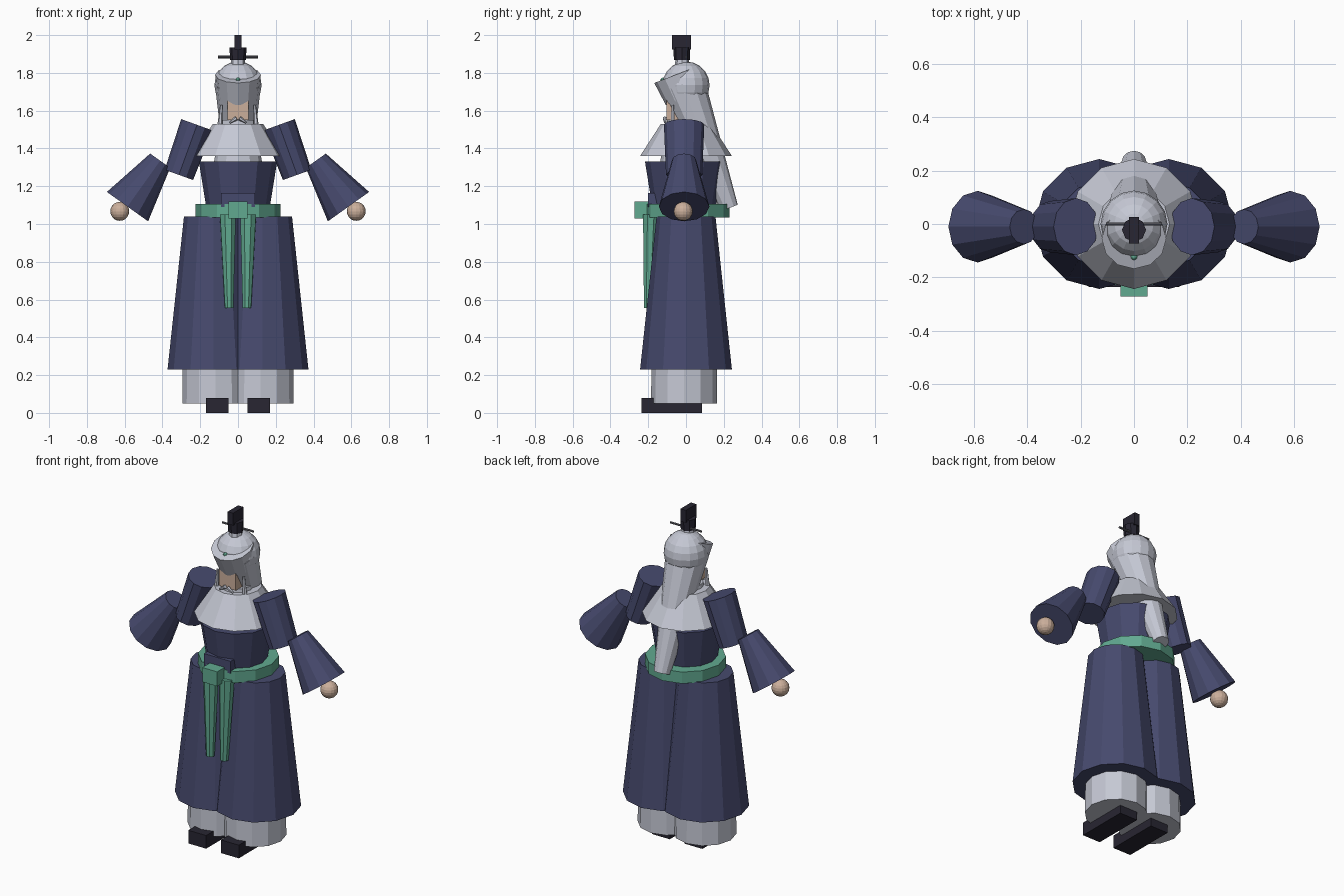
import bpy, bmesh
from mathutils import Vector, Matrix

cube = bpy.data.objects.get("Cube")
if cube:
    bpy.data.objects.remove(cube, do_unlink=True)


def material(name, rgb):
    m = bpy.data.materials.new(name)
    m.use_nodes = True
    m.diffuse_color = (*rgb, 1)
    m.node_tree.nodes["Principled BSDF"].inputs["Base Color"].default_value = (*rgb, 1)
    return m


navy = material("navy cloth", (0.062, 0.068, 0.155))
pale = material("pale grey cloth", (0.56, 0.58, 0.66))
green = material("jade green", (0.12, 0.40, 0.28))
skin = material("skin", (0.60, 0.43, 0.33))
black = material("near black", (0.021, 0.019, 0.032))
steel = material("dark grey metal", (0.12, 0.12, 0.14))


def finish(name, bm, mat):
    mesh = bpy.data.meshes.new(name)
    bm.to_mesh(mesh)
    bm.free()
    mesh.materials.append(mat)
    obj = bpy.data.objects.new(name, mesh)
    bpy.context.collection.objects.link(obj)
    return obj


def cone(name, start, end, r_start, r_end, mat, sides=12, widen=1.0):
    """Capped frustum between two points; widen stretches it across y."""
    a, b = Vector(start), Vector(end)
    axis = b - a
    bm = bmesh.new()
    bmesh.ops.create_cone(bm, cap_ends=True, segments=sides, radius1=r_start,
                          radius2=r_end, depth=axis.length)
    turn = axis.to_track_quat("Z", "Y").to_matrix().to_4x4()
    bm.transform(Matrix.Translation((a + b) / 2) @ turn)
    mid_y = (a.y + b.y) / 2
    for v in bm.verts:
        v.co.y = mid_y + (v.co.y - mid_y) * widen
    return finish(name, bm, mat)


def box(name, low, high, mat):
    low, high = Vector(low), Vector(high)
    bm = bmesh.new()
    bmesh.ops.create_cube(bm, size=1)
    bm.transform(Matrix.Translation((low + high) / 2) @ Matrix.Diagonal((*(high - low), 1)))
    return finish(name, bm, mat)


def ball(name, centre, radius, mat, u=16, v=10):
    bm = bmesh.new()
    bmesh.ops.create_uvsphere(bm, u_segments=u, v_segments=v, radius=radius)
    bm.transform(Matrix.Translation(centre))
    return finish(name, bm, mat)


# Paired parts
for side, s in (("left", 1), ("right", -1)):
    box(f"{side}_shoe", (s * 0.11 - 0.06, -0.235, 0), (s * 0.11 + 0.06, 0.085, 0.08), black)
    cone(f"{side}_under_robe", (s * 0.12, -0.01, 0.05), (s * 0.12, -0.01, 0.5), 0.175, 0.17, pale)
    cone(f"{side}_skirt", (s * 0.13, 0, 0.23), (s * 0.13, 0, 1.04), 0.243, 0.156, navy)
    cone(f"{side}_sash_tail", (s * 0.047, -0.2, 0.555), (s * 0.054, -0.185, 1.05),
         0.024, 0.045, green, 8)
    cone(f"{side}_upper_sleeve", (s * 0.217, -0.01, 1.525), (s * 0.313, -0.01, 1.26),
         0.089, 0.08, navy, 12, 1.2)
    cone(f"{side}_lower_sleeve", (s * 0.412, -0.01, 1.335), (s * 0.585, -0.01, 1.092),
         0.065, 0.134, navy)
    ball(f"{side}_hand", (s * 0.626, -0.015, 1.067), 0.05, skin)
    cone(f"{side}_hair_lock", (s * 0.098, -0.07, 1.49), (s * 0.088, -0.07, 1.63),
         0.016, 0.007, pale, 6)
    cone(f"{side}_moustache", (s * 0.008, -0.112, 1.56), (s * 0.045, -0.11, 1.535),
         0.012, 0.005, pale, 6)

# Torso, collar and belt
cone("torso", (0, -0.01, 1.05), (0, -0.01, 1.33), 0.162, 0.207, navy)
cone("inner_collar", (0, -0.01, 1.31), (0, -0.01, 1.55), 0.13, 0.09, pale)
cone("shoulder_cape", (0, 0, 1.36), (0, 0, 1.53), 0.243, 0.133, pale)
cone("belt", (0, 0.005, 1.035), (0, 0.005, 1.105), 0.224, 0.224, green)
box("waist_fold", (-0.09, -0.2, 1.09), (0.09, -0.1, 1.165), navy)
box("belt_knot", (-0.05, -0.272, 1.03), (0.05, -0.2, 1.118), green)

# Head, tilted cap and long veil
box("face", (-0.056, -0.102, 1.55), (0.056, 0, 1.66), skin)
ball("head_dome", (0, 0, 1.735), 0.125, pale)
cone("tilted_cap", (0, -0.008, 1.668), (0, -0.055, 1.79), 0.106, 0.121, pale)
cone("veil", (0, -0.02, 1.74), (0, 0.23, 1.085), 0.122, 0.047, pale)
ball("cap_gem", (0, -0.122, 1.762), 0.013, green, 8, 6)

# Topknot with hairpin
cone("topknot_base", (0, -0.02, 1.84), (0, -0.02, 1.88), 0.04, 0.034, pale, 8)
cone("topknot", (0, -0.022, 1.868), (0, -0.022, 1.935), 0.042, 0.045, black, 8)
box("topknot_crest", (-0.018, -0.073, 1.925), (0.018, 0.027, 2.0), black)
cone("hairpin", (-0.105, 0, 1.884), (0.105, 0, 1.884), 0.007, 0.007, steel, 6)
